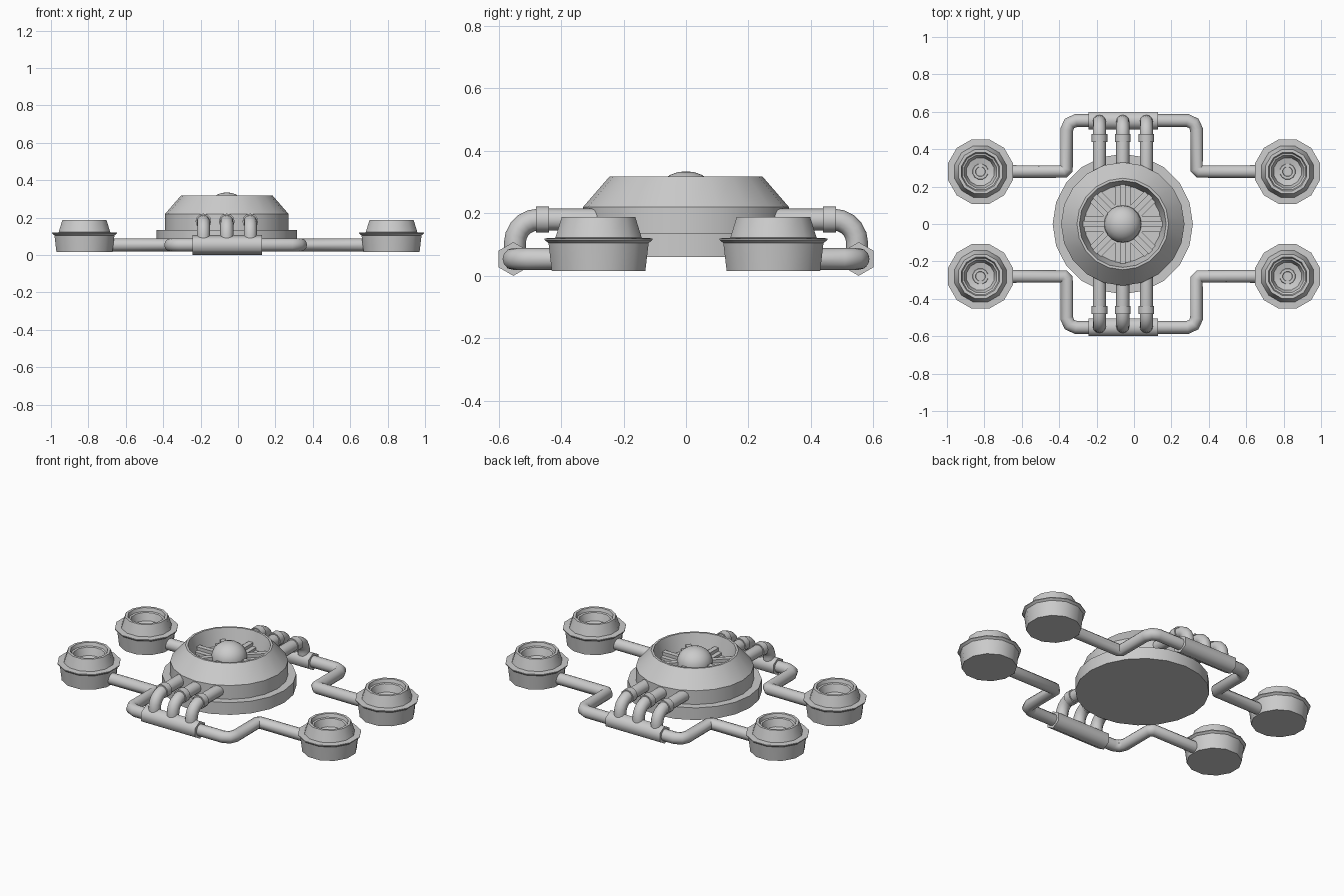
import bpy, bmesh
from math import pi, cos, sin, radians
from mathutils import Matrix

if "Cube" in bpy.data.objects:
    bpy.data.objects.remove(bpy.data.objects["Cube"])

CX = -0.06      # hub axis
PIPE_Z = 0.054
PIPE_Y = 0.553


def finish(name, bm, angle=40):
    bmesh.ops.remove_doubles(bm, verts=bm.verts, dist=1e-5)
    bmesh.ops.recalc_face_normals(bm, faces=bm.faces)
    me = bpy.data.meshes.new(name)
    bm.to_mesh(me)
    bm.free()
    ob = bpy.data.objects.new(name, me)
    bpy.context.collection.objects.link(ob)
    smooth(ob, angle)
    return ob


def smooth(ob, angle=40):
    bpy.ops.object.select_all(action='DESELECT')
    ob.select_set(True)
    bpy.context.view_layer.objects.active = ob
    bpy.ops.object.shade_smooth_by_angle(angle=radians(angle))


def lathe(name, profile, n, matrix, phase=0.0, angle=40):
    """Revolve (radius, height) points about local z."""
    bm = bmesh.new()
    rings = []
    for r, z in profile:
        rings.append([bm.verts.new((r * cos(phase + 2 * pi * i / n),
                                    r * sin(phase + 2 * pi * i / n), z)) for i in range(n)])
    for a, b in zip(rings, rings[1:]):
        for i in range(n):
            j = (i + 1) % n
            bm.faces.new((a[i], a[j], b[j], b[i]))
    bm.transform(matrix)
    return finish(name, bm, angle)


def tube(name, points, radius):
    cu = bpy.data.curves.new(name, 'CURVE')
    cu.dimensions = '3D'
    cu.bevel_depth = radius
    cu.bevel_resolution = 4
    cu.use_fill_caps = True
    sp = cu.splines.new('POLY')
    sp.points.add(len(points) - 1)
    for p, co in zip(sp.points, points):
        p.co = (*co, 1)
    ob = bpy.data.objects.new(name, cu)
    bpy.context.collection.objects.link(ob)
    bpy.ops.object.select_all(action='DESELECT')
    ob.select_set(True)
    bpy.context.view_layer.objects.active = ob
    bpy.ops.object.convert(target='MESH')
    smooth(bpy.context.view_layer.objects.active, 50)


# Central housing with recessed top
lathe("central_housing",
      [(0, .06), (.375, .06), (.375, .135), (.33, .135), (.33, .22), (.245, .318),
       (.232, .318), (.205, .22), (0, .22)],
      20, Matrix.Translation((CX, 0, 0)))

# Domed hub in the recess
lathe("hub_dome",
      [(.1, .21), (.1, .25)] + [(.1 * cos(t * pi / 12), .25 + .085 * sin(t * pi / 12)) for t in range(1, 7)],
      20, Matrix.Translation((CX, 0, 0)))

# Stepped radial spokes
bm = bmesh.new()
for k in range(8):
    rot = Matrix.Translation((CX, 0, 0)) @ Matrix.Rotation(k * pi / 4, 4, 'Z')
    for width, top, end in ((.084, .235, .206), (.03, .255, .212)):
        m = rot @ Matrix.Translation(((.07 + end) / 2, 0, (.21 + top) / 2)) \
            @ Matrix.Diagonal((end - .07, width, top - .21, 1))
        bmesh.ops.create_cube(bm, size=1, matrix=m)
finish("recess_spokes", bm)

# Corner pods
POD = [(0, .015), (.155, .015), (.166, .105), (.179, .115), (.179, .12), (.143, .122),
       (.122, .188), (.106, .188), (.1, .168), (.09, .165), (.076, .12),
       (.043, .112), (.041, .118), (.027, .118), (.025, .112), (0, .112)]
for sx in (-1, 1):
    for sy in (-1, 1):
        lathe(f"pod_{'right' if sx > 0 else 'left'}_{'back' if sy > 0 else 'front'}",
              POD, 12, Matrix.Translation((sx * .821, sy * .28, 0)), pi / 12, 31)

for s, side in ((-1, "front"), (1, "back")):
    y = s * PIPE_Y

    # Cranked pipes running from the manifold to the pods
    for sx, x, label in ((-1, -.36, "left"), (1, .335, "right")):
        tube(f"crank_pipe_{side}_{label}",
             [(CX, y, PIPE_Z), (x - sx * .05, y, PIPE_Z), (x - sx * .015, y - s * .015, PIPE_Z),
              (x, y - s * .05, PIPE_Z), (x, s * .295, PIPE_Z),
              (x + sx * .015, s * .28, PIPE_Z), (sx * .75, s * .28, PIPE_Z)], .035)

    # Manifold sleeve
    lathe(f"manifold_{side}", [(0, -.185), (.054, -.185), (.054, .185), (0, .185)], 6,
          Matrix.Translation((-.057, y, PIPE_Z)) @ Matrix.Rotation(pi / 2, 4, 'Y'), 0, 65)

    # Bent feed pipes with collars
    for i, x in enumerate((-.185, -.06, .066)):
        bend = [(x, s * (.473 + .075 * cos(a * pi / 10)), .105 + .075 * sin(a * pi / 10)) for a in range(6)]
        tube(f"feed_pipe_{side}_{i + 1}",
             [(x, s * .548, PIPE_Z)] + bend + [(x, s * .27, .18)], .035)
        lathe(f"feed_collar_{side}_{i + 1}", [(0, -.021), (.042, -.021), (.042, .021), (0, .021)], 12,
              Matrix.Translation((x, s * .459, .18)) @ Matrix.Rotation(pi / 2, 4, 'X'))
